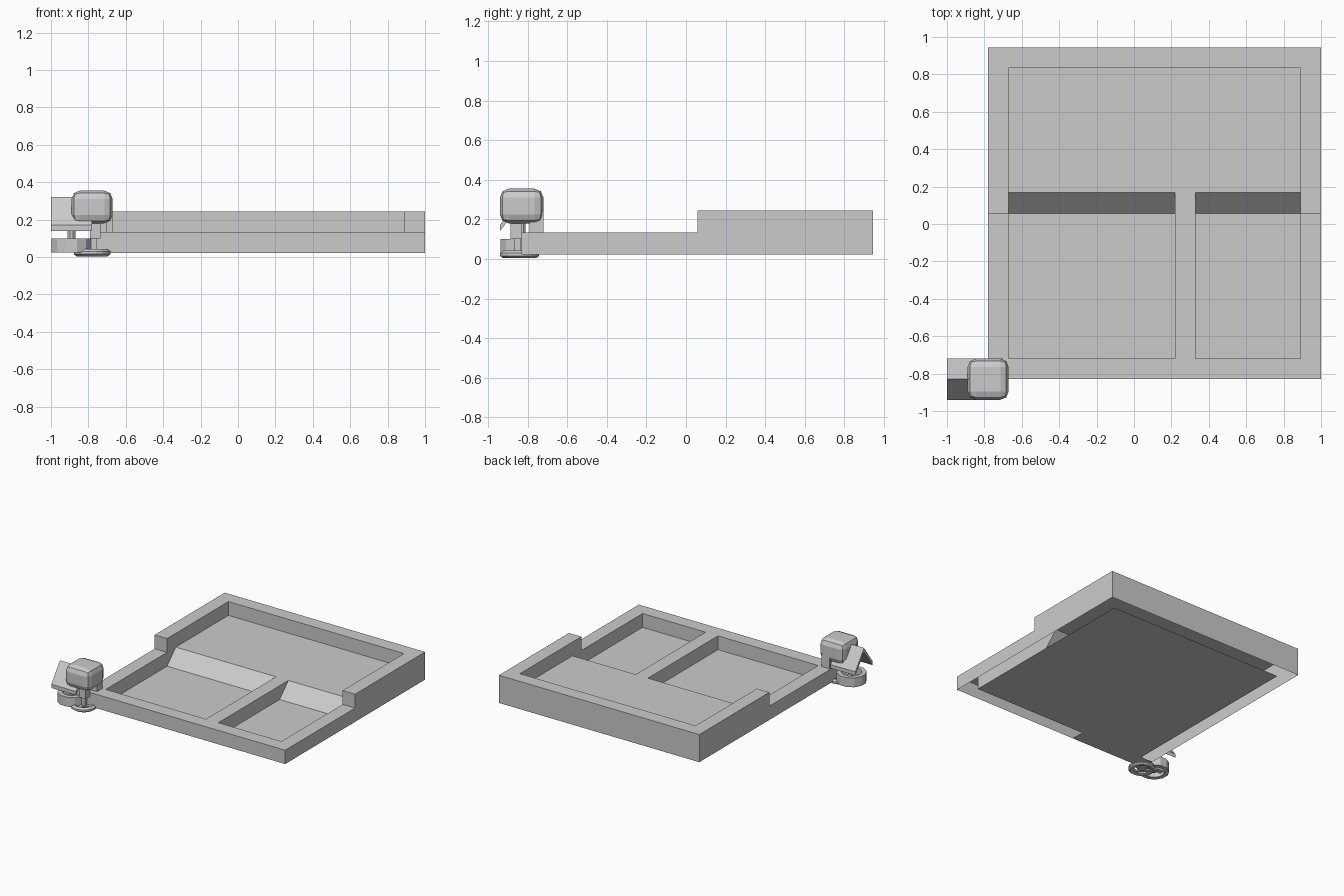
import bpy, bmesh, math
from mathutils import Vector

if "Cube" in bpy.data.objects:
    bpy.data.objects.remove(bpy.data.objects["Cube"])

grey = bpy.data.materials.new("plain grey")
grey.diffuse_color = (0.6, 0.6, 0.6, 1)
grey.use_nodes = True
grey.node_tree.nodes["Principled BSDF"].inputs["Base Color"].default_value = grey.diffuse_color


def finish(bm, name):
    me = bpy.data.meshes.new(name)
    bm.to_mesh(me)
    bm.free()
    me.materials.append(grey)
    ob = bpy.data.objects.new(name, me)
    bpy.context.collection.objects.link(ob)
    return ob


def face(bm, pts, n):
    """Add one polygon whose normal points along n."""
    f = bm.faces.new([bm.verts.new(p) for p in pts])
    f.normal_update()
    if f.normal.dot(Vector(n)) < 0:
        f.normal_flip()


def flat(bm, xa, xb, ya, yb, z, n=(0, 0, 1)):
    face(bm, [(xa, ya, z), (xb, ya, z), (xb, yb, z), (xa, yb, z)], n)


def upright(bm, xa, xb, y, za, zb, n):
    face(bm, [(xa, y, za), (xb, y, za), (xb, y, zb), (xa, y, zb)], n)


def side(bm, x, prof, n):
    face(bm, [(x, y, z) for y, z in prof], n)


# Tray: hollow walls open underneath, stepped at the middle
X0, X1, Y0, Y1, T = -0.78, 1.0, -0.83, 0.945, 0.11
xa, xb, ya, yb = X0 + T, X1 - T, Y0 + T, Y1 - T
S, R = 0.057, 0.168            # start and end of the ramp
L, M, H = 0.022, 0.133, 0.244  # floor, low rim, high rim
D0, D1 = 0.22, 0.33            # divider
F, B, LT, RT = (0, -1, 0), (0, 1, 0), (-1, 0, 0), (1, 0, 0)

bm = bmesh.new()
outer = [(Y0, L), (Y1, L), (Y1, H), (S, H), (S, M), (Y0, M)]
inner = [(ya, L), (S, L), (R, M), (yb, M), (yb, H), (S, H), (S, M), (ya, M)]
side(bm, X0, outer, LT)
side(bm, X1, outer, RT)
side(bm, xa, inner, RT)
side(bm, xb, inner, LT)
upright(bm, X0, X1, Y0, L, M, F)
upright(bm, X0, X1, Y1, L, H, B)
upright(bm, xa, xb, yb, M, H, F)
for a, b in ((X0, xa), (xb, X1)):
    flat(bm, a, b, Y0, S, M)
    flat(bm, a, b, S, Y1, H)
    upright(bm, a, b, S, M, H, F)
flat(bm, xa, xb, Y0, ya, M)
flat(bm, xa, xb, yb, Y1, H)
flat(bm, X0, -0.11, Y0, ya, L, (0, 0, -1))
finish(bm, "tray_walls")

# Floors, ramps and divider
bm = bmesh.new()
flat(bm, xa, xb, ya, yb, L)
flat(bm, xa, xb, ya, yb, L - 0.002, (0, 0, -1))
flat(bm, xa, xb, R, yb, M)
for a, b in ((xa, D0), (D1, xb)):
    face(bm, [(a, S, L), (b, S, L), (b, R, M), (a, R, M)], (0, -1, 1))
    upright(bm, a, b, ya, L, M, B)
flat(bm, D0, D1, ya, R, M)
wedge = [(ya, L), (S, L), (R, M), (ya, M)]
side(bm, D0, wedge, LT)
side(bm, D1, wedge, RT)
finish(bm, "tray_floor")


def box(name, lo, hi, bevel=0, seg=1):
    bm = bmesh.new()
    bmesh.ops.create_cube(bm, size=1)
    for v in bm.verts:
        v.co = [(l + h) / 2 + c * (h - l) for c, l, h in zip(v.co, lo, hi)]
    if bevel:
        bmesh.ops.bevel(bm, geom=bm.edges[:], offset=bevel, segments=seg,
                        profile=0.5, affect='EDGES')
    return finish(bm, name)


def lathe(name, cx, cy, prof, n, closed=True):
    """Turn an (r, z) outline around a vertical axis."""
    bm = bmesh.new()
    rings = [[bm.verts.new((cx + r * math.cos(2 * math.pi * (i + .5) / n),
                            cy + r * math.sin(2 * math.pi * (i + .5) / n), z))
              for i in range(n)] for r, z in prof]
    for k in range(len(prof)):
        a, b = rings[k], rings[(k + 1) % len(prof)]
        for i in range(n):
            j = (i + 1) % n
            bm.faces.new((a[i], a[j], b[j], b[i]))
    bmesh.ops.recalc_face_normals(bm, faces=bm.faces[:])
    return finish(bm, name)


# Corner piece: rounded head on a slim stem over a ring foot
box("rounded_head", (-0.89, -0.94, 0.18), (-0.67, -0.72, 0.355), 0.045, 2)
box("stem_upper", (-0.79, -0.885, 0.10), (-0.735, -0.83, 0.19))
box("stem_lower", (-0.785, -0.865, 0.02), (-0.755, -0.835, 0.11))
lathe("foot_ring", -0.78, -0.84,
      [(0.06, 0.01), (0.085, 0.004), (0.1, 0.015), (0.1, 0.03),
       (0.085, 0.042), (0.06, 0.035)], 16)
for i in range(2):
    w, l = (0.07, 0.012) if i == 0 else (0.012, 0.07)
    box("foot_spoke", (-0.78 - w, -0.84 - l, 0.014), (-0.78 + w, -0.84 + l, 0.032))
box("corner_block", (-0.77, -0.79, 0.13), (-0.70, -0.72, 0.24))

# Neighbouring round base with a short peg
lathe("round_base", -0.89, -0.83,
      [(0.075, 0.025), (0.11, 0.025), (0.11, 0.1), (0.075, 0.1)], 12)
lathe("base_peg", -0.89, -0.83,
      [(0.005, 0.03), (0.022, 0.03), (0.022, 0.2), (0.005, 0.2)], 8)
box("base_bridge", (-0.97, -0.85, 0.05), (-0.81, -0.81, 0.08))

# Pitched roof made from a folded plate
bm = bmesh.new()
prof = [(-0.94, 0.14), (-0.94, 0.17), (-0.83, 0.32),
        (-0.72, 0.17), (-0.72, 0.14), (-0.83, 0.285)]
f = bm.faces.new([bm.verts.new((-1.0, y, z)) for y, z in prof])
ext = bmesh.ops.extrude_face_region(bm, geom=[f])
for v in ext["geom"]:
    if isinstance(v, bmesh.types.BMVert):
        v.co.x = -0.78
bm.faces.ensure_lookup_table()
bmesh.ops.recalc_face_normals(bm, faces=bm.faces[:])
finish(bm, "pitched_roof")
